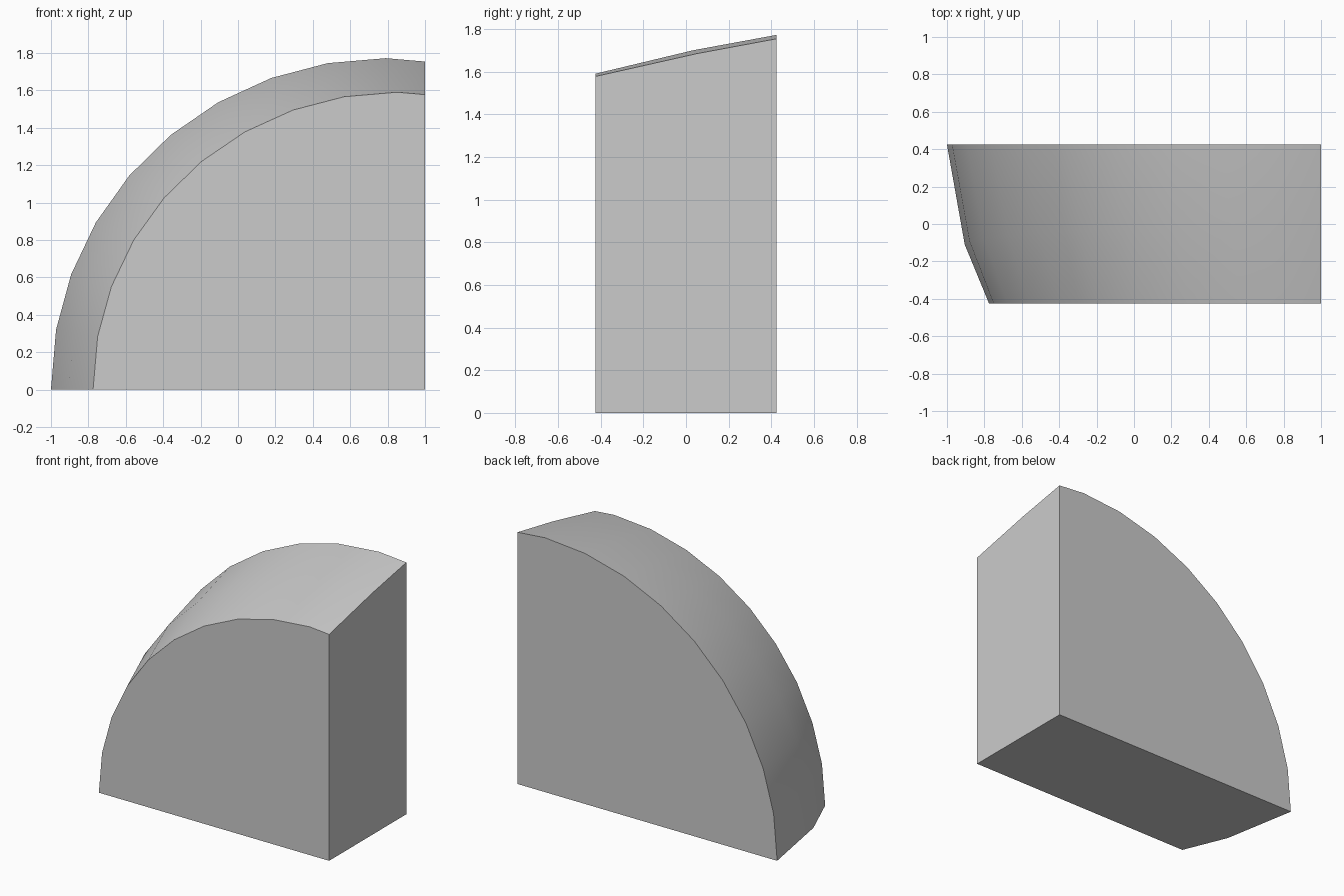
import bpy, bmesh
from math import sin, cos, radians

cube = bpy.data.objects.get("Cube")
if cube:
    bpy.data.objects.remove(cube, do_unlink=True)

STEPS = 10


def arc(cx, cz, rx, rz, y_low, y_high):
    """Arc from the floor, over the crown, cut flat at x = 1."""
    pts = []
    for k in range(STEPS + 1):
        a = radians(10 * k)
        y = y_low + (y_high - y_low) * k / STEPS
        pts.append([cx - rx * cos(a), y, cz + rz * sin(a)])
    pts[0][2] = 0
    before, last = pts[-2], pts[-1]
    f = (1 - before[0]) / (last[0] - before[0])
    pts[-1] = [1, last[1], before[2] + f * (last[2] - before[2])]
    return pts


# Domed wedge: three arcs from front to back
arcs = [
    arc(0.85, 0.01, 1.625, 1.58, -0.425, -0.425),
    arc(0.815, 0.012, 1.72, 1.688, -0.11, 0.05),
    arc(0.79, 0.015, 1.79, 1.757, 0.425, 0.425),
]
bm = bmesh.new()
rows = [[bm.verts.new(p) for p in pts] for pts in arcs]
front_corner = bm.verts.new((1, -0.425, 0))
back_corner = bm.verts.new((1, 0.425, 0))

# Curved skin
for a, b in zip(rows, rows[1:]):
    for k in range(STEPS):
        bm.faces.new((a[k], a[k + 1], b[k + 1], b[k]))

# Flat front, back, floor and side
bm.faces.new(rows[0] + [front_corner])
bm.faces.new(rows[2] + [back_corner])
bm.faces.new([r[0] for r in rows] + [back_corner, front_corner])
bm.faces.new([r[-1] for r in rows] + [back_corner, front_corner])
bmesh.ops.recalc_face_normals(bm, faces=bm.faces[:])

mesh = bpy.data.meshes.new("domed_wedge")
bm.to_mesh(mesh)
bm.free()
wedge = bpy.data.objects.new("domed_wedge", mesh)
bpy.context.collection.objects.link(wedge)

# Plain grey
grey = bpy.data.materials.new("light_grey")
grey.use_nodes = True
colour = (0.6, 0.6, 0.6, 1)
grey.diffuse_color = colour
for node in grey.node_tree.nodes:
    if node.type == "BSDF_PRINCIPLED":
        node.inputs["Base Color"].default_value = colour
mesh.materials.append(grey)

bpy.ops.object.select_all(action="DESELECT")
wedge.select_set(True)
bpy.context.view_layer.objects.active = wedge
bpy.ops.object.shade_smooth_by_angle(angle=radians(30))
